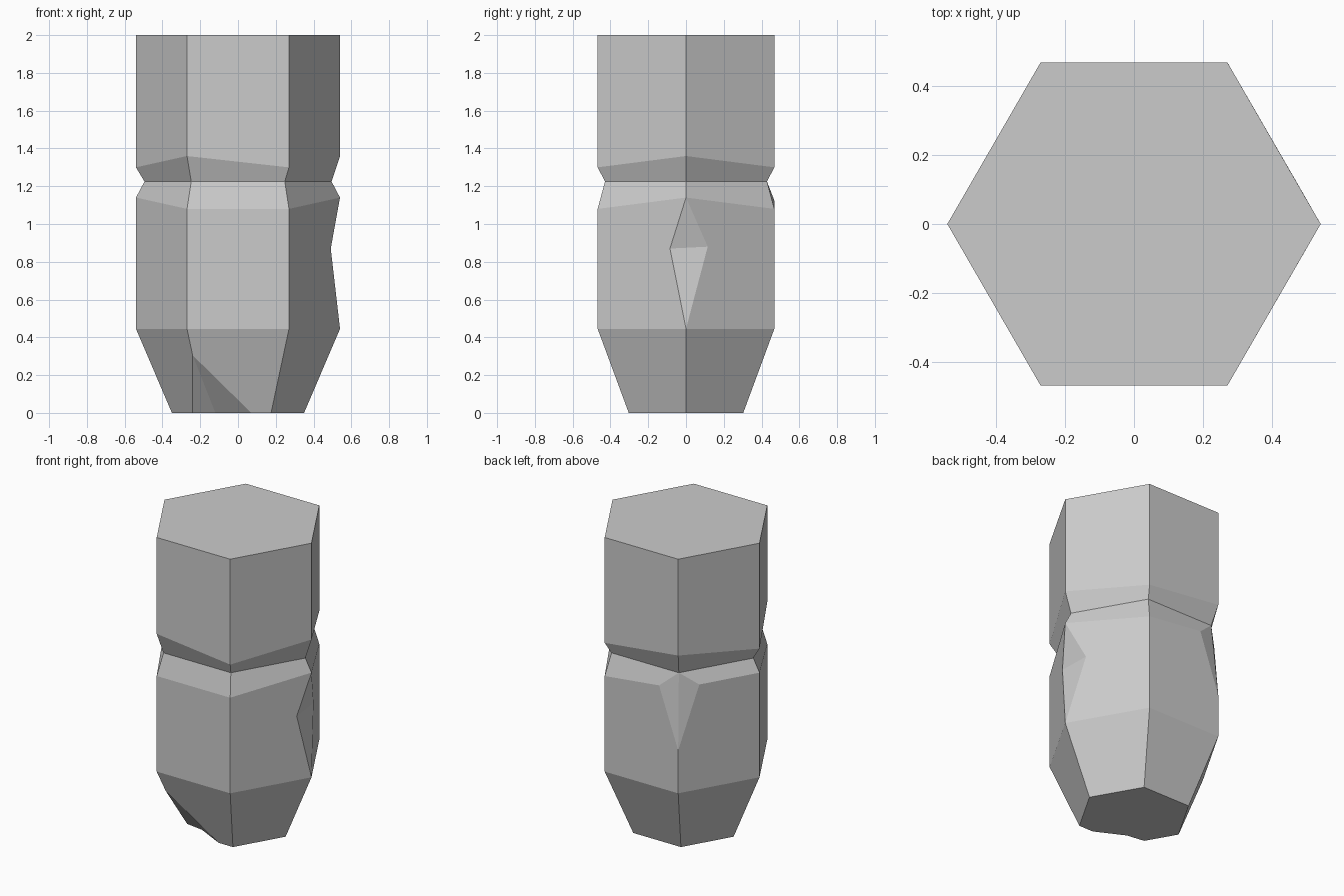
import bpy
import bmesh
from math import cos, sin, pi
from mathutils import Vector

cube = bpy.data.objects.get("Cube")
if cube:
    bpy.data.objects.remove(cube, do_unlink=True)

stone = bpy.data.materials.new("grey_stone")
stone.use_nodes = True
grey = (0.6, 0.6, 0.6, 1)
stone.diffuse_color = grey
stone.node_tree.nodes["Principled BSDF"].inputs["Base Color"].default_value = grey

SIDES = 6


def ring(radius, heights):
    """Hexagon corners, with heights repeating around the ring."""
    return [Vector((radius * cos(k * pi / 3), radius * sin(k * pi / 3),
                    heights[k % len(heights)])) for k in range(SIDES)]


# Rings from the bottom to the top
foot = ring(0.35, [0])
shoulder = ring(0.54, [0.445])
lip = ring(0.54, [1.14, 1.08, 1.14, 1.14, 1.08, 1.08])
groove = ring(0.495, [1.225])
overhang = ring(0.54, [1.36, 1.30])
top = ring(0.54, [2])
rings = [foot, shoulder, lip, groove, overhang, top]

# Notch at the foot of the front corner
notch_tip = foot[4].lerp(shoulder[4], 0.685)
notch_a = foot[4].lerp(foot[3], 0.37)
notch_b = foot[4].lerp(foot[5], 0.70)
notch_in = Vector((-0.12, -0.208, 0))

# Wedge dent in the left corner
dent_a = Vector((0.491, -0.085, 0.87))
dent_b = Vector((0.474, 0.115, 0.88))

# Chip under the groove in the back corner
chip_low = shoulder[2].lerp(lip[2], 0.41)
chip_a = lip[2].lerp(lip[1], 0.26)
chip_b = lip[2].lerp(lip[3], 0.26)

# Damaged corner edges: (band, corner, side) -> points from low to high
damage = {
    (0, 4, "prev"): [notch_a, notch_tip, shoulder[4]],
    (0, 4, "next"): [notch_b, notch_tip, shoulder[4]],
    (1, 0, "prev"): [shoulder[0], dent_a, lip[0]],
    (1, 0, "next"): [shoulder[0], dent_b, lip[0]],
    (1, 2, "prev"): [shoulder[2], chip_low, chip_a],
    (1, 2, "next"): [shoulder[2], chip_low, chip_b],
    (2, 2, "prev"): [chip_a, groove[2]],
    (2, 2, "next"): [chip_b, groove[2]],
}


def corner_edge(band, k, side):
    return damage.get((band, k, side), [rings[band][k], rings[band + 1][k]])


# Side panels, caps and damage faces
faces = []
for band in range(len(rings) - 1):
    for k in range(SIDES):
        right = corner_edge(band, (k + 1) % SIDES, "prev")
        left = corner_edge(band, k, "next")
        faces.append(right + left[::-1])
faces += [
    top,
    foot[:4] + [notch_a, notch_in, notch_b, foot[5]],
    [notch_tip, notch_a, notch_in],
    [notch_tip, notch_in, notch_b],
    [lip[0], dent_a, dent_b],
    [shoulder[0], dent_b, dent_a],
    [groove[2], chip_a, chip_low],
    [groove[2], chip_low, chip_b],
]

bm = bmesh.new()
for points in faces:
    bm.faces.new([bm.verts.new(p) for p in points])
bmesh.ops.remove_doubles(bm, verts=bm.verts, dist=0.0005)
bmesh.ops.recalc_face_normals(bm, faces=bm.faces)
mesh = bpy.data.meshes.new("stone_pillar")
bm.to_mesh(mesh)
bm.free()
mesh.materials.append(stone)
pillar = bpy.data.objects.new("stone_pillar", mesh)
bpy.context.collection.objects.link(pillar)
